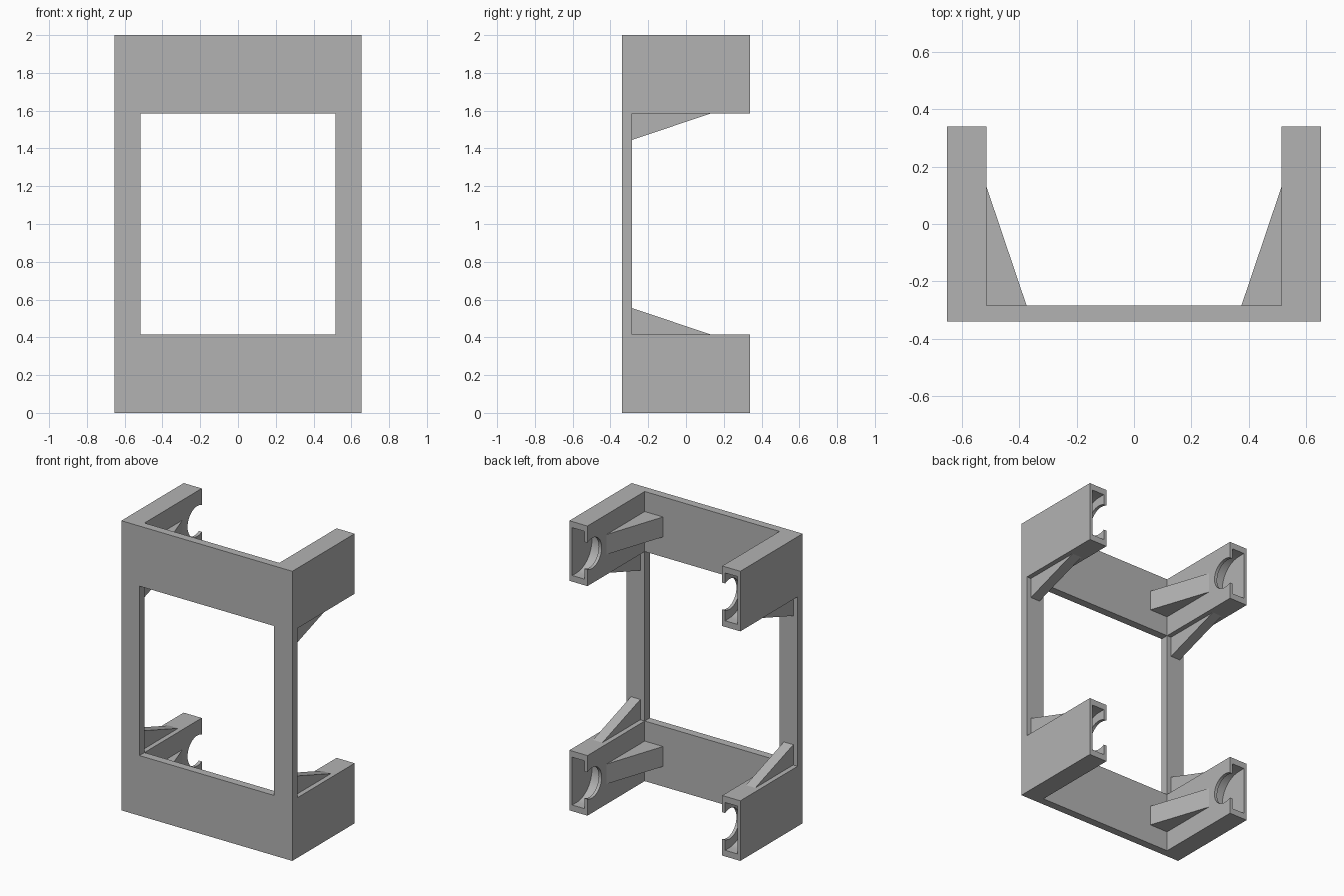
import bpy, bmesh
from math import cos, sin, pi
from mathutils import Vector

cube = bpy.data.objects.get("Cube")
if cube:
    bpy.data.objects.remove(cube, do_unlink=True)

grey = bpy.data.materials.new("plain grey")
grey.use_nodes = True
grey.diffuse_color = (0.45, 0.45, 0.45, 1)
grey.node_tree.nodes["Principled BSDF"].inputs["Base Color"].default_value = grey.diffuse_color

# Main dimensions
OUT_X, IN_X = 0.653, 0.515
FRONT, PLATE_BACK, BACK = -0.34, -0.285, 0.34
ARM_H, TOP = 0.415, 2.0
GUSSET_END, GUSSET_H = 0.13, 0.14
WALL = 0.022
HOLE_Y = 0.29


def prism(name, axis, start, end, outline):
    """Extrude an outline along x (outline is y, z), y (x, z) or z (x, y)."""
    bm = bmesh.new()
    place = {"x": lambda a, b: (start, a, b),
             "y": lambda a, b: (a, start, b),
             "z": lambda a, b: (a, b, start)}[axis]
    face = bm.faces.new([bm.verts.new(place(a, b)) for a, b in outline])
    step = Vector([(end - start) * (axis == k) for k in "xyz"])
    grown = bmesh.ops.extrude_face_region(bm, geom=[face], use_keep_orig=True)
    moved = [v for v in grown["geom"] if isinstance(v, bmesh.types.BMVert)]
    bmesh.ops.translate(bm, verts=moved, vec=step)
    bmesh.ops.recalc_face_normals(bm, faces=bm.faces)
    mesh = bpy.data.meshes.new(name)
    bm.to_mesh(mesh)
    bm.free()
    mesh.materials.append(grey)
    obj = bpy.data.objects.new(name, mesh)
    bpy.context.collection.objects.link(obj)
    return obj


def rect(a0, a1, b0, b1):
    return [(a0, b0), (a1, b0), (a1, b1), (a0, b1)]


def arc(cy, cz, r, first, last, n):
    angles = [first + (last - first) * i / n for i in range(n + 1)]
    return [(cy + r * cos(t), cz + r * sin(t)) for t in angles]


def cut(obj, cutter):
    mod = obj.modifiers.new("cut", "BOOLEAN")
    mod.operation, mod.solver, mod.object = "DIFFERENCE", "EXACT", cutter
    bpy.context.view_layer.objects.active = obj
    bpy.ops.object.modifier_apply(modifier=mod.name)
    bpy.data.objects.remove(cutter, do_unlink=True)


def smooth(obj):
    bpy.ops.object.select_all(action="DESELECT")
    obj.select_set(True)
    bpy.context.view_layer.objects.active = obj
    bpy.ops.object.shade_smooth_by_angle(angle=pi / 6)


# Front plate with its window
plate = prism("front_plate", "y", FRONT, PLATE_BACK, rect(-OUT_X, OUT_X, 0, TOP))
cut(plate, prism("window_cutter", "y", FRONT - 0.1, PLATE_BACK + 0.1,
                 rect(-IN_X, IN_X, ARM_H, TOP - ARM_H)))

for side, sx in (("left", 1), ("right", -1)):
    for level, z0, up in (("lower", 0, 1), ("upper", TOP - ARM_H, -1)):
        label = f"{level}_{side}"
        mid = z0 + ARM_H / 2
        inner_z = ARM_H if up > 0 else TOP - ARM_H

        # Side arm, hollowed from the back with a round-ended pocket
        arm = prism(label + "_arm", "x", sx * IN_X, sx * OUT_X,
                    rect(PLATE_BACK, BACK, z0, z0 + ARM_H))
        r = 0.165
        pocket = arc(HOLE_Y, mid, r, pi / 2, 3 * pi / 2, 24)
        pocket += [(BACK + 0.1, mid - r), (BACK + 0.1, mid + r)]
        cut(arm, prism("pocket_cutter", "x", sx * (IN_X + WALL),
                       sx * (OUT_X - WALL), pocket))
        # Round notch through the inner wall
        cut(arm, prism("notch_cutter", "x", sx * (IN_X - 0.1), sx * (IN_X + 0.06),
                       arc(HOLE_Y, mid, 0.105, 0, 2 * pi * 39 / 40, 39)))
        smooth(arm)

        # Gusset along the inner face of the arm
        prism(label + "_inner_gusset", "z", mid - 0.069, mid + 0.069,
              [(sx * IN_X, PLATE_BACK), (sx * IN_X, GUSSET_END),
               (sx * (IN_X - GUSSET_H), PLATE_BACK)])
        # Gusset between arm and post
        centre = sx * (IN_X + OUT_X) / 2
        prism(label + "_post_gusset", "x", centre - 0.036, centre + 0.036,
              [(PLATE_BACK, inner_z), (GUSSET_END, inner_z),
               (PLATE_BACK, inner_z + up * GUSSET_H)])
